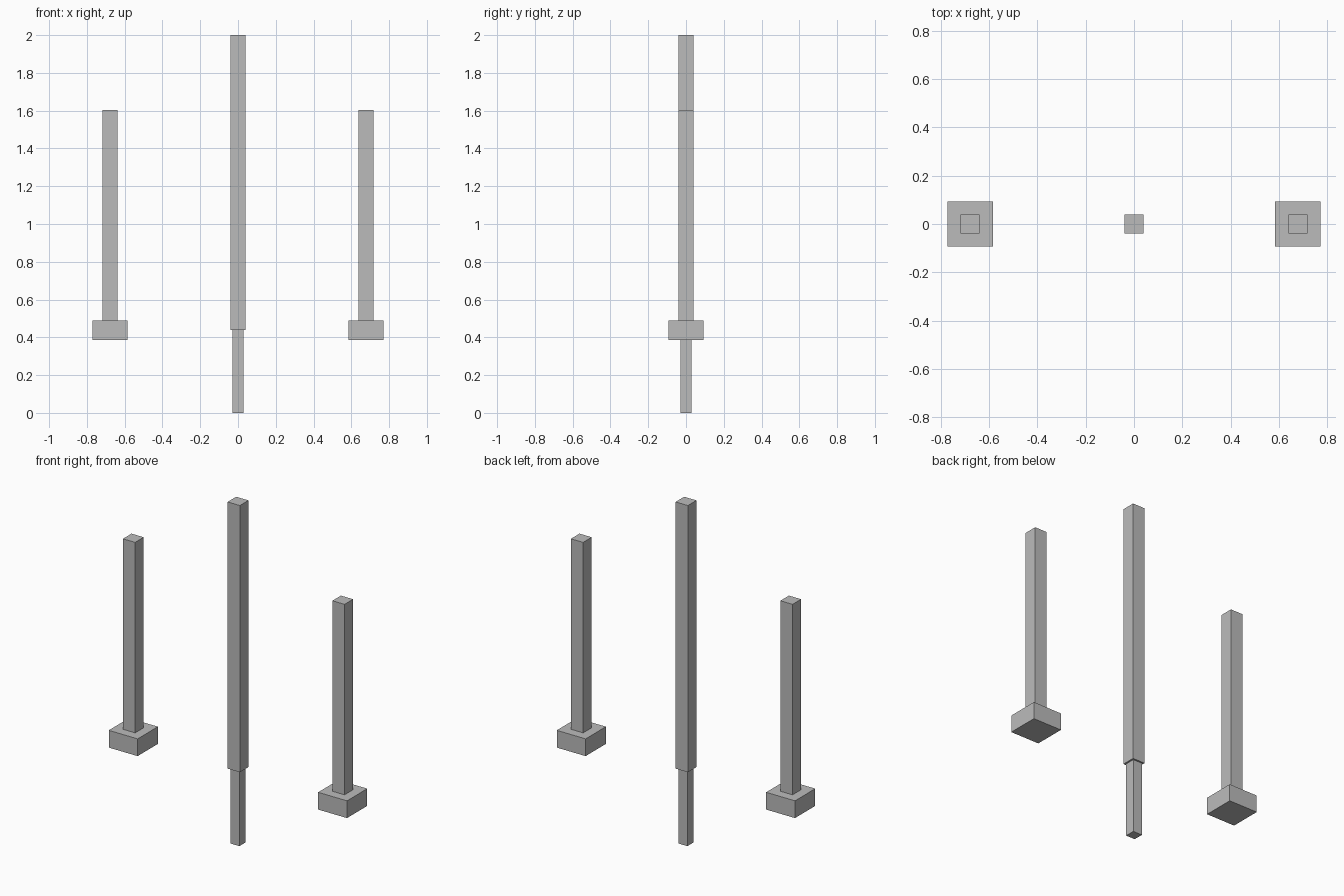
import bpy
import bmesh
from mathutils import Matrix

cube = bpy.data.objects.get("Cube")
if cube:
    bpy.data.objects.remove(cube, do_unlink=True)

# Single grey material
GREY = (0.5, 0.5, 0.5, 1)
grey = bpy.data.materials.new("plain_grey")
grey.use_nodes = True
grey.diffuse_color = GREY
grey.node_tree.nodes["Principled BSDF"].inputs["Base Color"].default_value = GREY


def square_post(name, x, width, bottom, top):
    """Square upright block spanning bottom to top."""
    bm = bmesh.new()
    size = Matrix.Diagonal((width, width, top - bottom, 1))
    bmesh.ops.create_cube(bm, size=1, matrix=size)
    mesh = bpy.data.meshes.new(name)
    bm.to_mesh(mesh)
    bm.free()
    mesh.materials.append(grey)
    obj = bpy.data.objects.new(name, mesh)
    obj.location = (x, 0, (bottom + top) / 2)
    bpy.context.collection.objects.link(obj)
    return obj


# Tall centre post with a thinner peg below it
square_post("centre_post", 0, 0.079, 0.439, 2)
square_post("centre_peg", 0, 0.059, 0, 0.439)

# Matching side posts, each on a square base
for side, sign in (("left", 1), ("right", -1)):
    x = sign * 0.678
    square_post(side + "_post", x, 0.079, 0.488, 1.603)
    square_post(side + "_base", x, 0.187, 0.387, 0.488)
